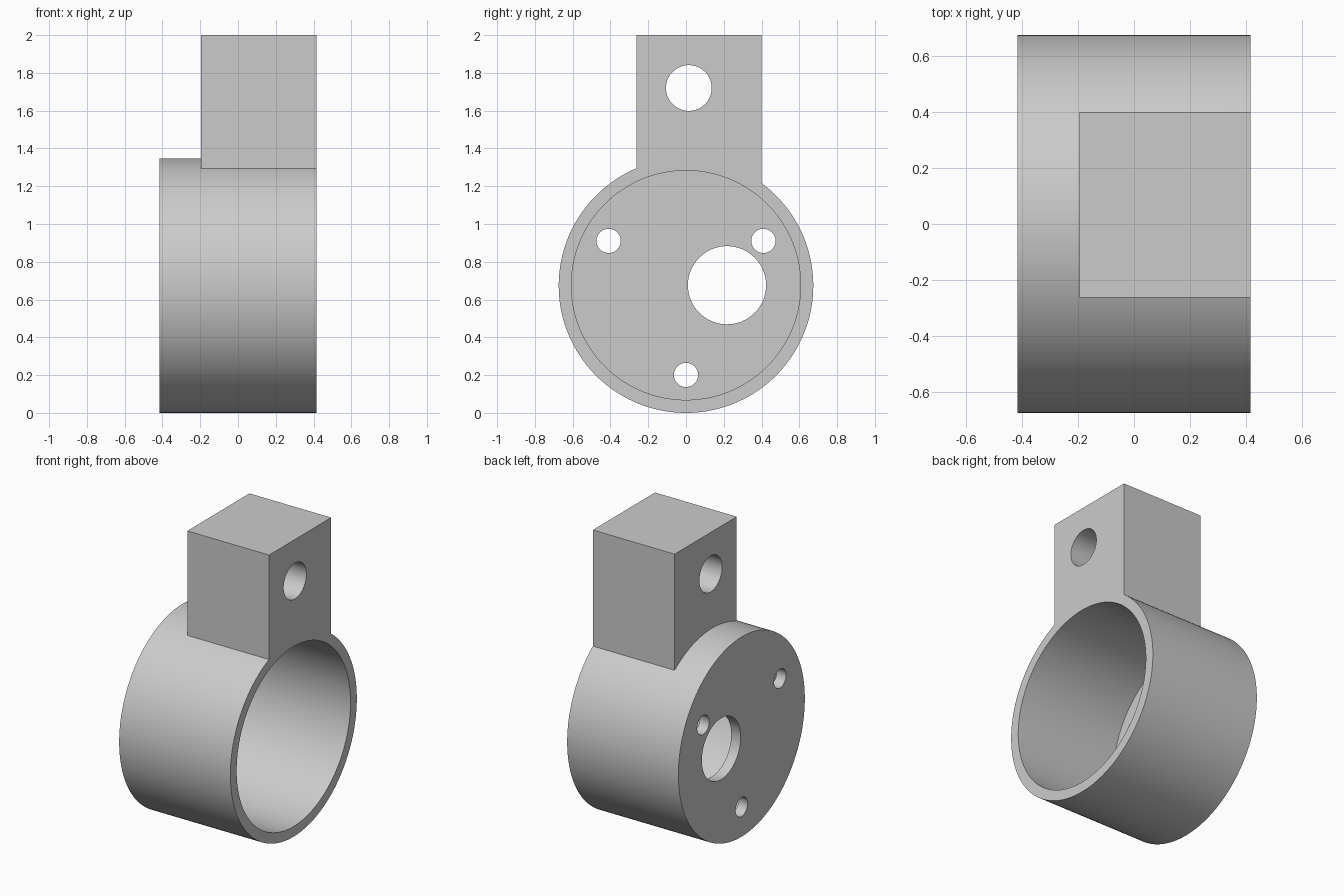
import bpy
import math

cube = bpy.data.objects.get("Cube")
if cube:
    bpy.data.objects.remove(cube, do_unlink=True)

HALF = 0.415          # half length of the cup along x
AXIS_Z = 0.674        # height of the cup's axis
OUTER, INNER = 0.674, 0.607
FLOOR = 0.07          # thickness of the closed end

grey = bpy.data.materials.new("plain grey")
grey.use_nodes = True
grey.diffuse_color = (0.6, 0.6, 0.6, 1)
grey.node_tree.nodes["Principled BSDF"].inputs["Base Color"].default_value = (0.6, 0.6, 0.6, 1)


def rod(name, radius, x0, x1, y, z, sides=64):
    """Cylinder lying along x."""
    bpy.ops.mesh.primitive_cylinder_add(
        vertices=sides, radius=radius, depth=x1 - x0,
        location=((x0 + x1) / 2, y, z), rotation=(0, math.pi / 2, 0))
    ob = bpy.context.object
    ob.name = name
    return ob


def box(name, low, high):
    bpy.ops.mesh.primitive_cube_add(size=1, location=[(a + b) / 2 for a, b in zip(low, high)])
    ob = bpy.context.object
    ob.name = name
    ob.scale = [b - a for a, b in zip(low, high)]
    return ob


def combine(target, other, operation):
    """Apply a boolean and discard the helper."""
    bpy.context.view_layer.objects.active = target
    mod = target.modifiers.new(operation.title(), "BOOLEAN")
    mod.operation = operation
    mod.solver = "EXACT"
    mod.object = other
    bpy.ops.object.modifier_apply(modifier=mod.name)
    bpy.data.objects.remove(other, do_unlink=True)


# Cup body with the mounting block on top, flush with the open end
body = rod("cup_with_mounting_block", OUTER, -HALF, HALF, 0, AXIS_Z, 160)
block = box("mounting_block", (-0.195, -0.262, 1.0), (HALF, 0.4, 2.0))
combine(body, block, "UNION")

# Bore, open towards +x
combine(body, rod("bore", INNER, FLOOR - HALF, 1, 0, AXIS_Z + 0.002, 160), "DIFFERENCE")

# Offset shaft hole and three screw holes through the closed end
combine(body, rod("shaft_hole", 0.207, -1, 0, 0.217, AXIS_Z + 0.002), "DIFFERENCE")
for degrees in (30, 150, 270):
    a = math.radians(degrees)
    hole = rod("screw_hole", 0.064, -1, 0, 0.473 * math.cos(a), AXIS_Z + 0.473 * math.sin(a))
    combine(body, hole, "DIFFERENCE")

# Cross hole through the block
combine(body, rod("block_hole", 0.121, -1, 1, 0.015, 1.72), "DIFFERENCE")

# Finish
body.data.materials.clear()
body.data.materials.append(grey)
for face in body.data.polygons:
    face.material_index = 0
bpy.ops.object.select_all(action="DESELECT")
body.select_set(True)
bpy.context.view_layer.objects.active = body
bpy.ops.object.shade_smooth_by_angle(angle=math.radians(30))
